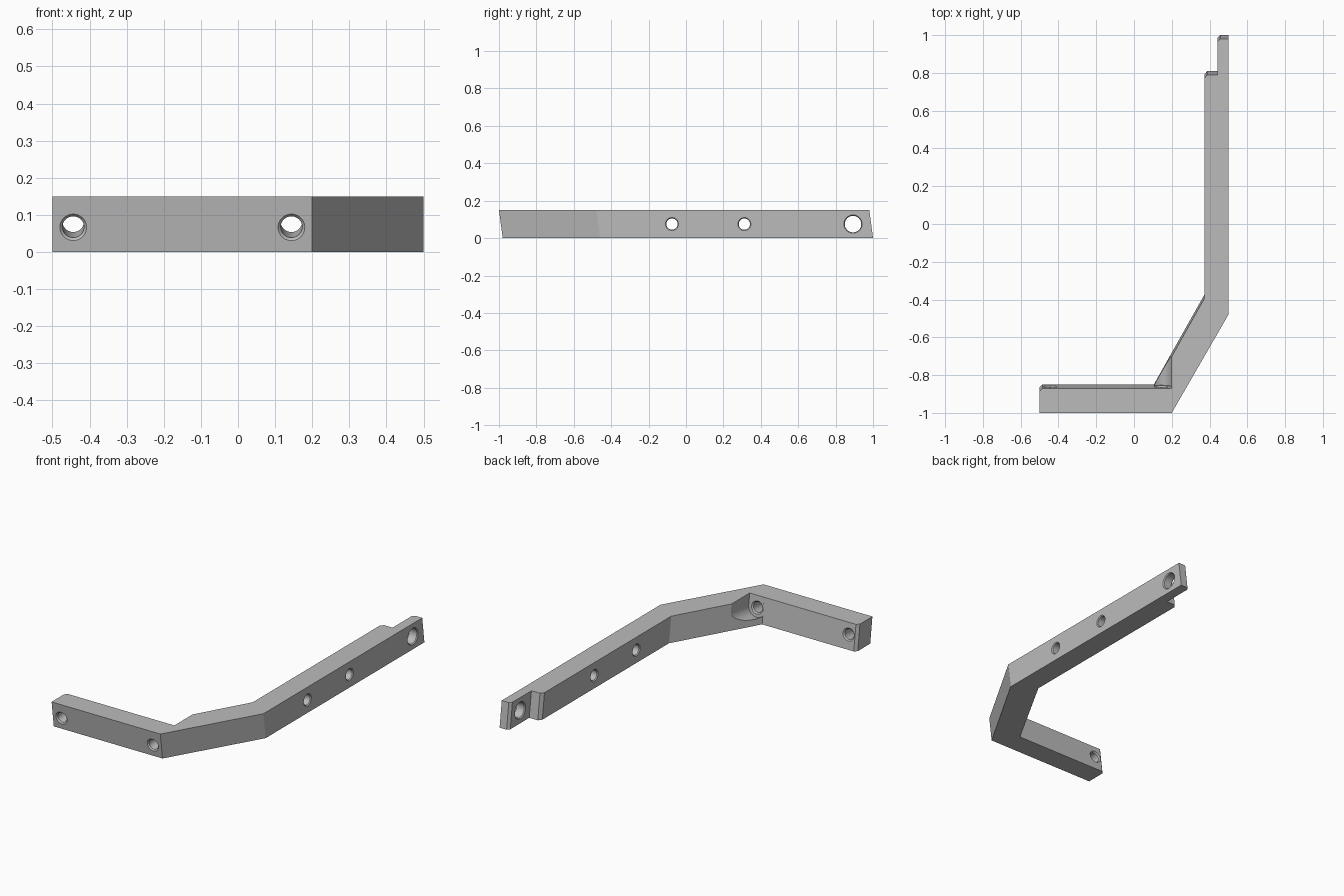
import bpy
import bmesh
import math
from mathutils import Matrix, Vector

cube = bpy.data.objects.get("Cube")
if cube:
    bpy.data.objects.remove(cube, do_unlink=True)

HEIGHT = 0.15
LEAN = 0.02                      # the whole bracket leans forward by this much
TILT = math.atan2(LEAN, HEIGHT)

grey = bpy.data.materials.new("plain_grey")
grey.use_nodes = True
colour = (0.5, 0.5, 0.5, 1)
grey.diffuse_color = colour
grey.node_tree.nodes["Principled BSDF"].inputs["Base Color"].default_value = colour


def make_object(name, bm):
    bmesh.ops.recalc_face_normals(bm, faces=bm.faces)
    mesh = bpy.data.meshes.new(name)
    bm.to_mesh(mesh)
    bm.free()
    mesh.materials.append(grey)
    obj = bpy.data.objects.new(name, mesh)
    bpy.context.collection.objects.link(obj)
    return obj


def loft(name, rings, matrix=Matrix()):
    """Closed solid through matching rings of points."""
    bm = bmesh.new()
    loops = [[bm.verts.new(matrix @ Vector(p)) for p in ring] for ring in rings]
    count = len(loops[0])
    for a, b in zip(loops, loops[1:]):
        for i in range(count):
            j = (i + 1) % count
            bm.faces.new((a[i], a[j], b[j], b[i]))
    bm.faces.new(loops[0])
    bm.faces.new(loops[-1])
    return make_object(name, bm)


def arc(radius, z, start=0, end=math.tau, steps=40, closed=False):
    span = steps - 1 if closed else steps
    angles = [start + (end - start) * i / span for i in range(steps)]
    return [(radius * math.cos(a), radius * math.sin(a), z) for a in angles]


def hole_cutter(name, length, radius, chamfer, matrix):
    """Round drill with a countersink at both ends."""
    half, extra = length / 2, 0.01
    wide = radius + chamfer + extra
    return loft(name, [arc(wide, -half - extra), arc(radius, -half + chamfer),
                       arc(radius, half - chamfer), arc(wide, half + extra)], matrix)


# Bracket body: plan outline, leaning forward towards the top
outline = [(-0.5, -1), (0.2, -1), (0.5, -0.48), (0.5, 0.98),
           (0.455, 0.98), (0.442, 0.965), (0.442, 0.79),
           (0.387, 0.79), (0.372, 0.77), (0.372, -0.395),
           (0.105, -0.87), (-0.485, -0.87), (-0.5, -0.885)]
body = loft("angled_bracket", [[(x, y + LEAN, 0) for x, y in outline],
                               [(x, y, HEIGHT) for x, y in outline]])

cutters = []

# Front holes run square to the leaning face
along_y = Matrix.Rotation(TILT, 4, "X") @ Matrix.Rotation(-math.pi / 2, 4, "X")
depth = 0.13 * math.cos(TILT)
for x in (-0.444, 0.144):
    place = Matrix.Translation((x, -0.925, HEIGHT / 2)) @ along_y
    cutters.append(hole_cutter("front_hole_cutter", depth, 0.029, 0.007, place))

# Access slot behind the inner front hole, open at the top
start = depth / 2 + 0.0003
slot = [[(-0.055, -0.2, z), (0.055, -0.2, z)]
        + arc(0.055, z, 0, math.pi, 24, True) for z in (start, start + 0.3)]
cutters.append(loft("slot_cutter", slot, place))

# Side holes through the long arm and the thin tab
along_x = Matrix.Rotation(math.pi / 2, 4, "Y")
for x, y, length, radius in ((0.436, -0.075, 0.128, 0.03),
                             (0.436, 0.312, 0.128, 0.03),
                             (0.471, 0.893, 0.058, 0.044)):
    place = Matrix.Translation((x, y, HEIGHT / 2)) @ along_x
    cutters.append(hole_cutter("side_hole_cutter", length, radius, 0.005, place))

# Cut everything and bake the result
for cutter in cutters:
    cutter.hide_render = True
    cut = body.modifiers.new("cut", "BOOLEAN")
    cut.operation = "DIFFERENCE"
    cut.solver = "EXACT"
    cut.object = cutter

bpy.context.view_layer.update()
graph = bpy.context.evaluated_depsgraph_get()
baked = bpy.data.meshes.new_from_object(body.evaluated_get(graph))
body.modifiers.clear()
body.data = baked
for cutter in cutters:
    bpy.data.objects.remove(cutter, do_unlink=True)

bpy.ops.object.select_all(action="DESELECT")
body.select_set(True)
bpy.context.view_layer.objects.active = body
bpy.ops.object.shade_smooth_by_angle(angle=math.radians(25))
